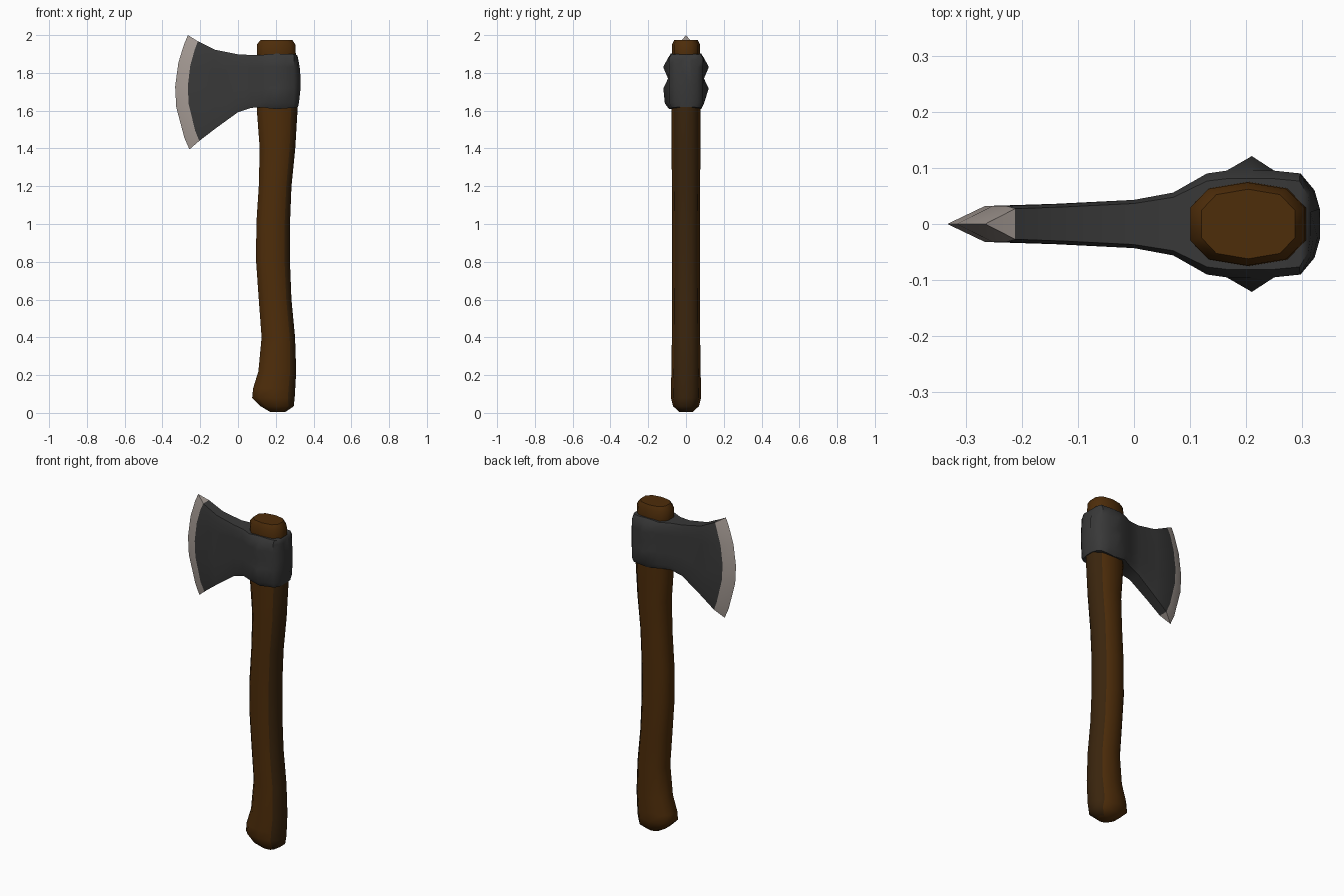
import bpy, bmesh
from math import cos, sin, tau

cube = bpy.data.objects.get("Cube")
if cube:
    bpy.data.objects.remove(cube, do_unlink=True)


def material(name, rgb):
    m = bpy.data.materials.new(name)
    m.use_nodes = True
    m.diffuse_color = (*rgb, 1)
    m.node_tree.nodes["Principled BSDF"].inputs["Base Color"].default_value = (*rgb, 1)
    return m


wood = material("brown wood", (0.076, 0.026, 0.003))
dark_wood = material("dark brown wood", (0.042, 0.018, 0.004))
iron = material("dark iron", (0.04, 0.04, 0.04))
steel = material("ground steel", (0.38, 0.33, 0.30))


def loft(name, rings, materials, second_colour):
    """Skin closed rings; faces passing the rule second_colour take material 1."""
    bm = bmesh.new()
    loops = [[bm.verts.new(p) for p in ring] for ring in rings]
    n = len(loops[0])
    for a, b in zip(loops, loops[1:]):
        for i in range(n):
            j = (i + 1) % n
            bm.faces.new((a[i], a[j], b[j], b[i]))
    bm.faces.new(loops[0])
    bm.faces.new(loops[-1])
    bmesh.ops.remove_doubles(bm, verts=bm.verts, dist=0.0005)
    bmesh.ops.recalc_face_normals(bm, faces=bm.faces)
    for face in bm.faces:
        face.material_index = int(second_colour(face))
    mesh = bpy.data.meshes.new(name)
    bm.to_mesh(mesh)
    bm.free()
    for m in materials:
        mesh.materials.append(m)
    obj = bpy.data.objects.new(name, mesh)
    bpy.context.collection.objects.link(obj)
    bpy.ops.object.select_all(action="DESELECT")
    obj.select_set(True)
    bpy.context.view_layer.objects.active = obj
    bpy.ops.object.shade_smooth_by_angle(angle=0.85)


# Handle: curved haft as (z, left x, right x, half depth), with a slanted foot
haft = [(0.005, 0.17, 0.25, 0.035), (0.035, 0.12, 0.295, 0.068), (0.08, 0.075, 0.30, 0.08),
        (0.13, 0.08, 0.303, 0.08), (0.22, 0.108, 0.308, 0.077), (0.4, 0.125, 0.302, 0.075),
        (0.6, 0.11, 0.283, 0.074), (0.8, 0.096, 0.275, 0.073), (1.0, 0.097, 0.275, 0.073),
        (1.2, 0.11, 0.283, 0.075), (1.4, 0.115, 0.303, 0.076), (1.6, 0.10, 0.315, 0.076),
        (1.9, 0.10, 0.306, 0.075), (1.95, 0.10, 0.304, 0.074), (1.975, 0.12, 0.287, 0.062)]


def squashed(v):
    return abs(v) ** 0.8 * (1 if v > 0 else -1)


def haft_ring(z, x0, x1, half):
    angles = [tau * (i + 0.5) / 10 for i in range(10)]
    w = squashed(cos(tau / 20))
    return [((x0 + x1) / 2 + (x1 - x0) / 2 * squashed(cos(a)) / w,
             half * squashed(sin(a)), z) for a in angles]


# The side away from the blade is darker wood below the head
loft("handle", [haft_ring(*s) for s in haft], [wood, dark_wood],
     lambda f: f.normal.x > 0.4 and f.calc_center_median().z < 1.9)

# Head: stations as (x bottom, x middle, x top, z bottom, z top, half thickness)
stations = [(-0.257, -0.333, -0.265, 1.395, 2.0, 0.0),
            (-0.205, -0.266, -0.212, 1.44, 1.967, 0.032),
            (-0.12, -0.14, -0.12, 1.505, 1.922, 0.036),
            (0, 0, 0, 1.592, 1.898, 0.043), (0.07, 0.07, 0.07, 1.615, 1.895, 0.056),
            (0.13, 0.13, 0.13, 1.618, 1.895, 0.09), (0.165, 0.165, 0.165, 1.612, 1.9, 0.095),
            (0.21, 0.21, 0.21, 1.608, 1.902, 0.095), (0.25, 0.25, 0.25, 1.612, 1.9, 0.095),
            (0.295, 0.297, 0.295, 1.615, 1.9, 0.09), (0.312, 0.322, 0.31, 1.618, 1.895, 0.06),
            (0.318, 0.332, 0.315, 1.62, 1.89, 0.025)]
rows = [0, 0.1, 0.37, 0.55, 0.76, 0.92, 1]
end_taper = [0.85, 1, 1, 1, 1, 1, 0.85]
# Pointed lugs on the cheeks, one pair high and one pair low
lugs = {-1: [0.008, 0.017, 0.025, 0, 0.026, 0, 0], 1: [0, 0, 0.025, 0, 0.026, 0, 0]}


def head_ring(k, station):
    xb, xm, xt, zb, zt, half = station

    def point(i, side):
        t = rows[i]
        x = xb * (1 - t) + xt * t + 4 * t * (1 - t) * (xm - (xb + xt) / 2)
        y = half * end_taper[i] + (lugs[side][i] if k == 7 else 0)
        return (x, side * y, zb + (zt - zb) * t)

    up = range(len(rows))
    return [point(i, -1) for i in up] + [point(i, 1) for i in reversed(up)]


# The ground bevel is every face that reaches the cutting edge
loft("axe_head", [head_ring(k, s) for k, s in enumerate(stations)], [iron, steel],
     lambda f: min(v.co.x for v in f.verts) < -0.25 and f.calc_center_median().x < -0.22)
